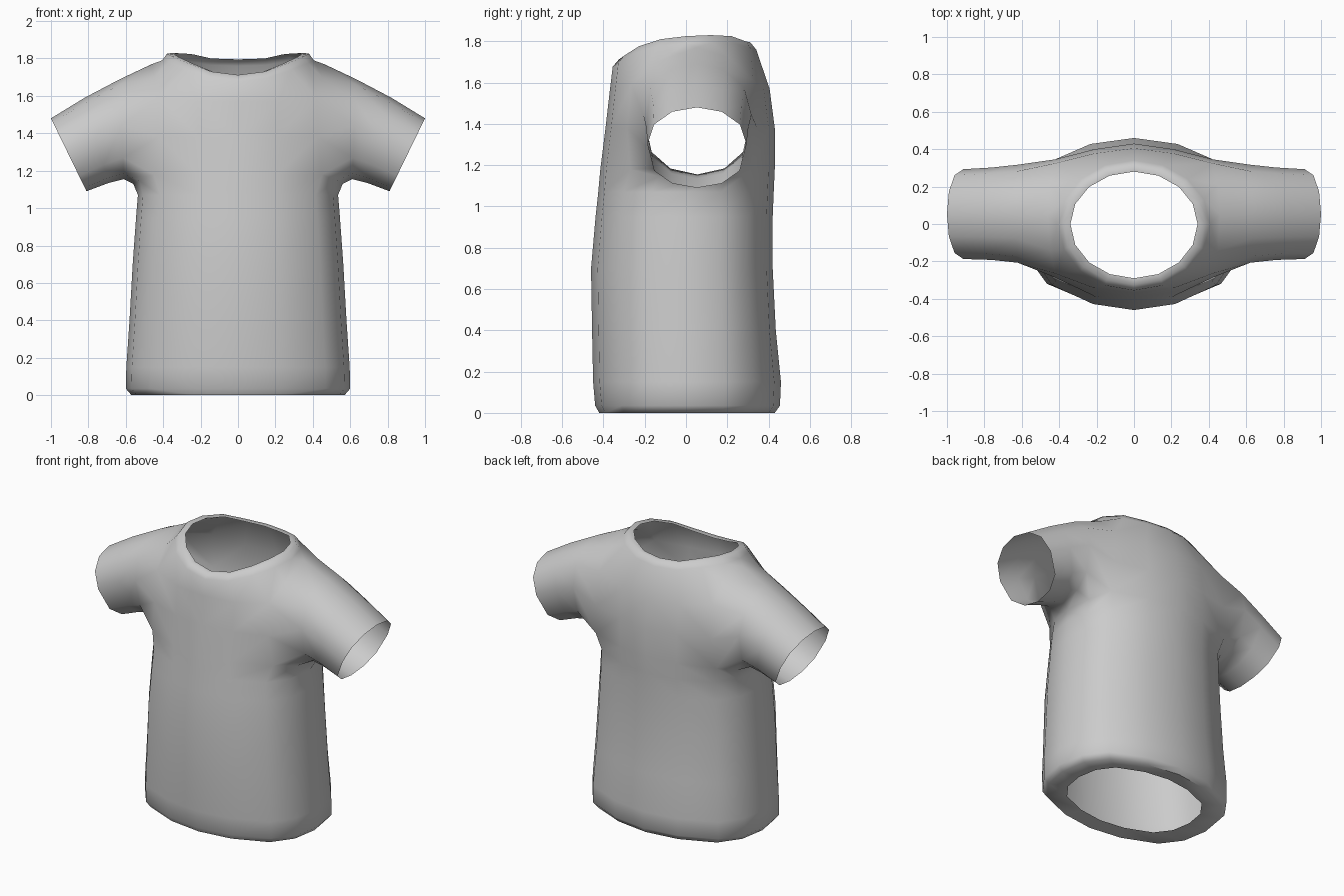
import bpy, bmesh, math
from mathutils import Vector

if "Cube" in bpy.data.objects:
    bpy.data.objects.remove(bpy.data.objects["Cube"])

fabric = bpy.data.materials.new("grey fabric")
fabric.diffuse_color = (0.6, 0.6, 0.6, 1)
fabric.use_nodes = True
fabric.node_tree.nodes["Principled BSDF"].inputs["Base Color"].default_value = fabric.diffuse_color

bm = bmesh.new()
K = range(-4, 5)                      # columns, front centre -> side -> back centre
UX = [1, .95, .78, .39, 0]            # boxy oval cross-section of the body
UY = [0, .40, .71, .93, 1]


def ring_point(a, yf, yb, z, k):
    i = abs(k)
    return (a * UX[i], UY[i] * (yb if k > 0 else -yf), z) if k > 0 else (a * UX[i], UY[i] * yf, z)


# Body rows: z, half width, front y, back y (first row is the inner hem edge)
body = [(.01, .44, -.32, .33), (0, .57, -.42, .43), (.035, .60, -.44, .455),
        (.15, .597, -.45, .46), (.4, .58, -.455, .435), (.7, .563, -.46, .42),
        (.95, .545, -.438, .42), (1.07, .535, -.425, .425),
        (1.18, .54, -.415, .43), (1.38, .54, -.39, .43), (1.57, .55, -.368, .405)]
grid = [{k: ring_point(a, yf, yb, z, k) for k in K} for z, a, yf, yb in body]

# Armhole edge replaces the side columns of the top three body rows
grid[8].update({-2: (.45, -.27, 1.18), -1: (.525, -.13, 1.145), 0: (.56, .04, 1.13),
                1: (.525, .2, 1.145), 2: (.45, .32, 1.18)})
grid[9].update({-2: (.425, -.285, 1.38), 2: (.425, .345, 1.38)})
grid[10].update({-2: (.42, -.265, 1.59), -1: (.45, -.14, 1.70), 0: (.46, .05, 1.77),
                 1: (.45, .21, 1.72), 2: (.42, .325, 1.61)})
for k in (-1, 0, 1):
    del grid[9][k]

# Collar rows follow a neckline that dips at the front
front_z = [1.825, 1.81, 1.775, 1.73, 1.712]
back_z = [1.825, 1.83, 1.825, 1.80, 1.795]
for a, yf, yb, dz in [(.405, .355, .34, -.035), (.38, .325, .312, 0), (.34, .29, .28, -.003)]:
    row = {}
    for k in K:
        t = k * math.pi / 8
        z = (back_z if k > 0 else front_z)[abs(k)] + dz
        row[k] = (a * math.cos(t), (yb if k > 0 else yf) * math.sin(t), z)
    grid.append(row)

verts = [{k: bm.verts.new(p) for k, p in row.items()} for row in grid]
for r in range(len(verts) - 1):
    for k in range(-4, 4):
        if r in (8, 9) and -2 <= k < 2:
            continue                   # armhole opening
        bm.faces.new((verts[r][k], verts[r][k + 1], verts[r + 1][k + 1], verts[r + 1][k]))

# Sleeve: armhole edge lofted through slanted rings to an open cuff
loop = ([verts[10][k] for k in (2, 1, 0, -1, -2)] + [verts[9][-2]]
        + [verts[8][k] for k in (-2, -1, 0, 1, 2)] + [verts[9][2]])
# ring: top x, top z, bottom x, bottom z, centre y, half depth
for tx, tz, bx, bz, cy, hy in [(.63, 1.69, .61, 1.155, .055, .262),
                               (.82, 1.59, .69, 1.135, .055, .247),
                               (1.0, 1.48, .81, 1.09, .053, .24)]:
    top, bottom = Vector((tx, cy, tz)), Vector((bx, cy, bz))
    centre, up = (top + bottom) / 2, (top - bottom) / 2
    new = []
    for j in range(12):
        t = math.radians(60 - 30 * j)
        v = math.cos(t)
        v = math.copysign(abs(v) ** .8, v) if abs(v) > .01 else .08
        new.append(bm.verts.new(centre + up * v + Vector((0, hy * math.sin(t), 0))))
    for j in range(12):
        n = (j + 1) % 12
        bm.faces.new((loop[j], loop[n], new[n], new[j]))
    loop = new

# Centre seam sits exactly on the mirror plane
for v in bm.verts:
    if abs(v.co.x) < 1e-4:
        v.co.x = 0

mesh = bpy.data.meshes.new("shirt")
bm.to_mesh(mesh)
bm.free()
mesh.materials.append(fabric)
shirt = bpy.data.objects.new("shirt", mesh)
bpy.context.collection.objects.link(shirt)
bpy.context.view_layer.objects.active = shirt
shirt.select_set(True)
bpy.ops.object.shade_smooth_by_angle(angle=math.radians(60))
mirror = shirt.modifiers.new("left half", 'MIRROR')
mirror.use_clip = True
mirror.merge_threshold = 0.001
